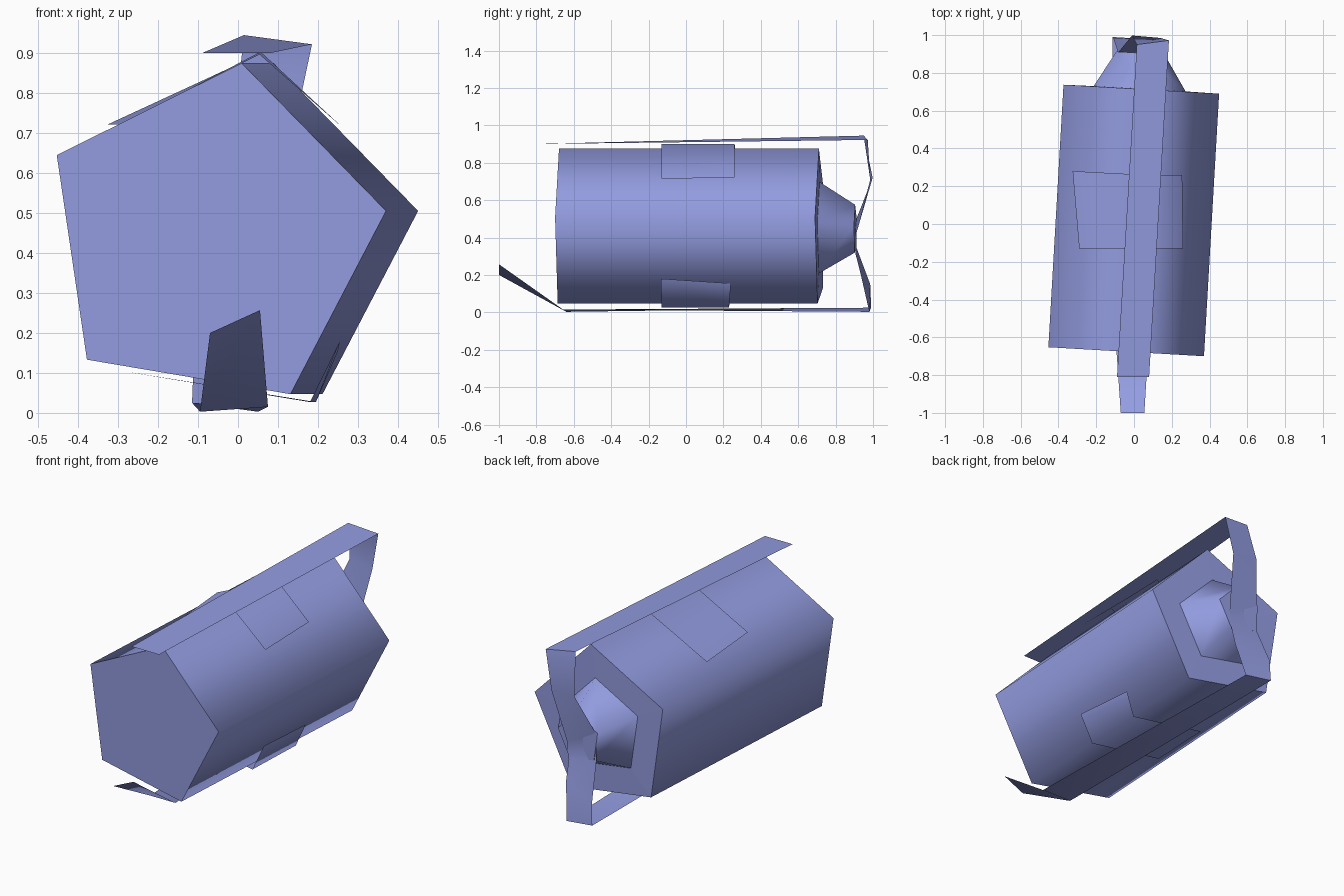
import bpy
import math
from mathutils import Matrix, Vector

cube = bpy.data.objects.get("Cube")
if cube:
    bpy.data.objects.remove(cube, do_unlink=True)

COLOUR = (0.29, 0.33, 0.74, 1.0)
blue = bpy.data.materials.new("slate_blue")
blue.use_nodes = True
blue.diffuse_color = COLOUR
blue.node_tree.nodes["Principled BSDF"].inputs["Base Color"].default_value = COLOUR

SIDES = 5
ROLL = math.radians(8.4)
PLACE = Matrix.Translation((-0.024, 0.02, 0.441)) @ Matrix.Rotation(math.radians(-3.3), 4, 'Z')


def make(name, verts, faces):
    mesh = bpy.data.meshes.new(name)
    mesh.from_pydata(verts, [], faces)
    mesh.materials.append(blue)
    obj = bpy.data.objects.new(name, mesh)
    bpy.context.collection.objects.link(obj)
    return obj


def ring(radius, along):
    """Pentagon around the flask's slightly turned long axis."""
    angles = [ROLL + math.tau * i / SIDES for i in range(SIDES)]
    return [PLACE @ Vector((radius * math.cos(a), along, radius * math.sin(a))) for a in angles]


def tube(name, stations, smooth_bands):
    """Loft capped pentagons; listed bands are smooth, everything else is flat."""
    verts = [v for r, t in stations for v in ring(r, t)]
    faces, smooth = [], []
    for k in range(len(stations) - 1):
        for i in range(SIDES):
            j = (i + 1) % SIDES
            a, b = k * SIDES, (k + 1) * SIDES
            faces.append((a + i, b + i, b + j, a + j))
            smooth.append(k in smooth_bands)
    faces.append(tuple(range(SIDES)))
    faces.append(tuple(reversed(range(len(verts) - SIDES, len(verts)))))
    smooth += [False, False]
    obj = make(name, verts, faces)
    obj.data.polygons.foreach_set("use_smooth", smooth)
    # sharp rims at every station
    for e in obj.data.edges:
        a, b = e.vertices
        e.use_edge_sharp = a // SIDES == b // SIDES
    return obj


def ribbon(name, left, right):
    """Thin sheet between two matching edge paths."""
    n = len(left)
    faces = [(i, n + i, n + i + 1, i + 1) for i in range(n - 1)]
    obj = make(name, left + right, faces)
    obj.data.shade_smooth()
    return obj


# Body, back shoulder and tapered neck
tube("body_and_neck", [(0.44, -0.696), (0.44, 0.696), (0.26, 0.698), (0.136, 0.887)], {0, 2})

# Carrying strap: over the top, across the neck tip, along the underside, up at the front
strap = ribbon(
    "strap",
    [(-0.09, -0.81, 0.90), (0.015, 0.95, 0.945), (-0.01, 0.998, 0.72), (-0.085, 0.907, 0.49),
     (-0.085, 0.91, 0.35), (-0.11, 0.985, 0.15), (-0.115, 0.99, 0.025),
     (-0.095, -0.64, 0.003), (-0.07, -1.0, 0.20)],
    [(0.08, -0.81, 0.90), (0.185, 0.972, 0.922), (0.14, 0.985, 0.71), (0.10, 0.907, 0.41),
     (0.088, 0.907, 0.31), (0.085, 0.935, 0.20), (0.05, 0.98, 0.003),
     (0.075, -0.66, 0.015), (0.055, -1.0, 0.257)])
bpy.ops.object.select_all(action='DESELECT')
strap.select_set(True)
bpy.context.view_layer.objects.active = strap
bpy.ops.object.shade_smooth_by_angle(angle=math.radians(40))

# Patches that hold the strap, folded over the top and bottom ridges
ribbon("top_patch",
       [(-0.29, -0.13, 0.722), (0.05, -0.13, 0.90), (0.26, -0.13, 0.715)],
       [(-0.325, 0.28, 0.722), (0.06, 0.26, 0.90), (0.255, 0.26, 0.72)])
ribbon("bottom_patch",
       [(0.255, -0.135, 0.18), (0.18, -0.13, 0.027), (-0.28, -0.13, 0.103)],
       [(0.25, 0.24, 0.155), (0.195, 0.23, 0.027), (-0.26, 0.24, 0.10)])
